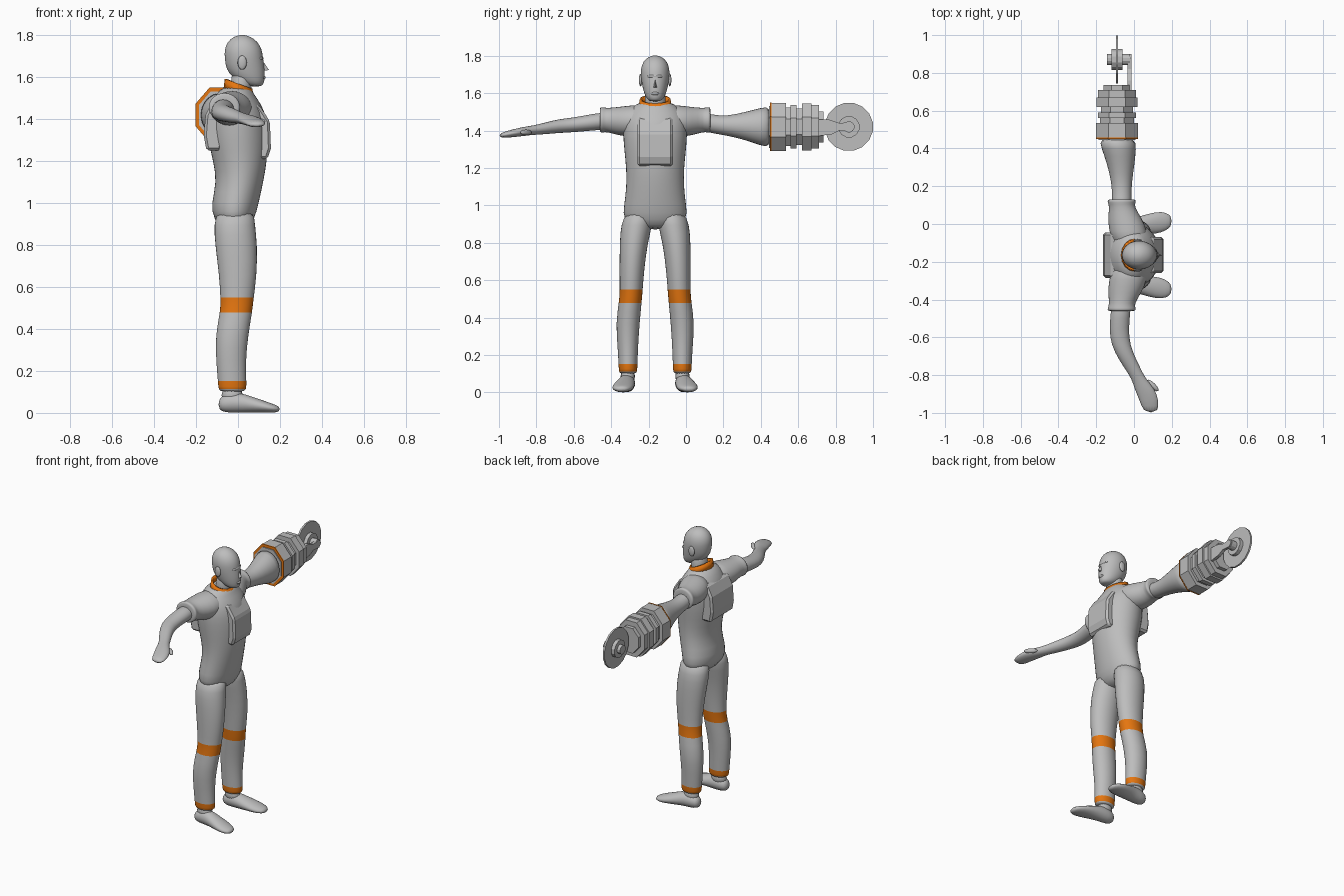
import bpy
import bmesh
from math import cos, sin, pi
from mathutils import Vector, Matrix

default_cube = bpy.data.objects.get("Cube")
if default_cube:
    bpy.data.objects.remove(default_cube, do_unlink=True)

MIDDLE = -0.165    # y of the body's plane of symmetry
ARM_X, ARM_Z = -0.09, 1.42    # axis of the tool arm


def make_material(name, colour):
    material = bpy.data.materials.new(name)
    material.use_nodes = True
    material.diffuse_color = (*colour, 1)
    shader = material.node_tree.nodes["Principled BSDF"]
    shader.inputs["Base Color"].default_value = (*colour, 1)
    shader.inputs["Roughness"].default_value = 0.7
    return material


grey = make_material("plain grey", (0.51, 0.51, 0.51))
orange = make_material("trim orange", (0.78, 0.18, 0.005))


def finish(name, bm, material=grey, smooth=True, subdivide=0, bevel=0):
    """Turn a bmesh into an object with its material and modifiers."""
    bmesh.ops.recalc_face_normals(bm, faces=bm.faces)
    mesh = bpy.data.meshes.new(name)
    bm.to_mesh(mesh)
    bm.free()
    mesh.materials.append(material)
    part = bpy.data.objects.new(name, mesh)
    bpy.context.collection.objects.link(part)
    if smooth:
        mesh.polygons.foreach_set("use_smooth", [True] * len(mesh.polygons))
    if subdivide:
        part.modifiers.new("Subdivision", "SUBSURF").levels = subdivide
        part.modifiers["Subdivision"].render_levels = subdivide
    if bevel:
        part.modifiers.new("Bevel", "BEVEL").width = bevel
    return part


def loft(name, axis, rings, sides=16, slope=0, capped=True, subdivide=1, **options):
    """Skin elliptical rings (position, centre a, centre b, radius a, radius b)."""
    bm = bmesh.new()
    loops = []
    for t, a, b, ra, rb in rings:
        loop = []
        for i in range(sides):
            angle = 2 * pi * i / sides
            u, v = a + ra * cos(angle), b + rb * sin(angle)
            point = {"x": (t, u, v), "y": (u, t, v), "z": (u, v, t + slope * u)}[axis]
            loop.append(bm.verts.new(point))
        loops.append(loop)
    for low, high in zip(loops, loops[1:]):
        for i in range(sides):
            j = (i + 1) % sides
            bm.faces.new((low[i], low[j], high[j], high[i]))
    if capped:
        bm.faces.new(loops[0])
        bm.faces.new(loops[-1])
    return finish(name, bm, subdivide=subdivide, **options)


def cylinder(name, axis, start, end, centre, radii, sides, material=grey):
    """Flat-sided prism along an axis, with a flat side turned to the front."""
    bm = bmesh.new()
    bmesh.ops.create_cone(bm, cap_ends=True, segments=sides, radius1=1, radius2=1, depth=1)
    bm.transform(Matrix.Rotation(pi / sides, 4, "Z"))
    a, b = centre
    for vert in bm.verts:
        u, v = a + vert.co.x * radii[0], b + vert.co.y * radii[1]
        t = start + (vert.co.z + 0.5) * (end - start)
        vert.co = (t, u, v) if axis == "x" else (u, t, v)
    return finish(name, bm, material, smooth=False)


def ellipsoid(name, centre, radii, turn=0):
    bm = bmesh.new()
    bmesh.ops.create_uvsphere(bm, u_segments=12, v_segments=8, radius=1)
    bm.transform(Matrix.Translation(centre) @ Matrix.Rotation(turn, 4, "Z")
                 @ Matrix.Diagonal((*radii, 1)))
    return finish(name, bm)


def extrude(name, points, offset, bevel=0):
    """Extrude a closed outline by an offset vector."""
    bm = bmesh.new()
    face = bm.faces.new([bm.verts.new(p) for p in points])
    result = bmesh.ops.extrude_face_region(bm, geom=[face])
    moved = [g for g in result["geom"] if isinstance(g, bmesh.types.BMVert)]
    bmesh.ops.translate(bm, verts=moved, vec=Vector(offset))
    return finish(name, bm, smooth=False, bevel=bevel)


# Torso with chest and back panels
M = MIDDLE
loft("torso", "z", [
    (.87, -.01, M, .05, .09), (.92, -.02, M, .1, .178), (1, -.015, M, .115, .168),
    (1.1, .01, M, .112, .155), (1.2, .01, M, .13, .156), (1.3, 0, M, .145, .168),
    (1.4, -.005, M, .145, .175), (1.47, -.01, M, .125, .17),
    (1.52, -.015, M, .09, .13), (1.56, -.005, M, .065, .08)], sides=20)


def panel(name, outline, half_width):
    points = [(x, MIDDLE - half_width, z) for x, z in outline]
    extrude(name, points, (0, 2 * half_width, 0), bevel=0.012)


panel("chest_panel", [(.05, 1.21), (.14, 1.21), (.157, 1.26), (.152, 1.39),
                      (.1, 1.47), (.05, 1.47)], 0.095)
panel("back_panel", [(-.08, 1.25), (-.15, 1.25), (-.163, 1.32), (-.155, 1.42),
                     (-.12, 1.49), (-.05, 1.49)], 0.12)

# Neck, collar and head
loft("neck", "z", [(1.48, .01, M, .055, .06), (1.56, .015, M, .048, .056),
                   (1.64, .02, M, .055, .056)])
collar = loft("collar", "z", [(1.52, .003, M, .072, .09), (1.57, .003, M, .066, .082)],
              slope=-0.36, capped=False, subdivide=0, material=orange)
collar.modifiers.new("Thickness", "SOLIDIFY").thickness = 0.012
loft("head", "z", [
    (1.555, .085, M, .025, .025), (1.57, .07, M, .055, .046), (1.6, .05, M, .078, .06),
    (1.64, .035, M, .094, .07), (1.69, .028, M, .092, .078), (1.73, .025, M, .092, .078),
    (1.77, .022, M, .073, .065), (1.793, .02, M, .042, .038), (1.802, .02, M, .012, .01)],
    sides=20)
ellipsoid("brow", (.1, M, 1.69), (.022, .045, .012))
ellipsoid("lips", (.118, M, 1.598), (.014, .022, .01))
nose_base = [(.11, M - .016, 1.628), (.11, M + .016, 1.628), (.11, M, 1.69)]
bm = bmesh.new()
corners = [bm.verts.new(p) for p in nose_base]
tip = bm.verts.new((.148, M, 1.635))
bm.faces.new(corners)
for i in range(3):
    bm.faces.new((corners[i], corners[(i + 1) % 3], tip))
finish("nose", bm, smooth=False)

# Mirrored parts: ears, sleeves, legs and feet
for side, label in ((-1, "right"), (1, "left")):
    def at(offset):
        return MIDDLE + side * offset

    ellipsoid(label + "_ear", (.02, at(.078), 1.67), (.022, .009, .034))
    loft(label + "_sleeve", "y", [
        (at(.04), -.02, 1.46, .09, .08), (at(.13), -.03, 1.45, .105, .087),
        (at(.2), -.05, 1.45, .09, .077), (at(.26), -.065, 1.457, .066, .064),
        (at(.28), -.065, 1.457, .077, .07), (at(.295), -.065, 1.457, .077, .07),
        (at(.296), -.065, 1.457, .05, .05)])
    leg = loft(label + "_leg", "z", [
        (.97, -.01, at(.085), .09, .07), (.9, -.018, at(.098), .1, .087),
        (.8, -.008, at(.115), .103, .076), (.65, 0, at(.125), .091, .067),
        (.54, -.005, at(.128), .08, .062), (.49, -.007, at(.132), .078, .062),
        (.37, -.03, at(.147), .08, .065), (.25, -.034, at(.146), .072, .056),
        (.137, -.027, at(.145), .069, .051), (.11, -.027, at(.145), .068, .05),
        (.1, -.027, at(.145), .05, .04)])
    # Orange bands at knee and ankle, chosen by height
    leg.data.materials.append(orange)
    for face in leg.data.polygons:
        height = face.center.z
        if 0.5 < height < 0.53 or 0.115 < height < 0.135:
            face.material_index = 1
    loft(label + "_ankle", "z", [(.14, -.03, at(.145), .05, .042),
                                 (.03, -.025, at(.148), .06, .042)])
    loft(label + "_foot", "x", [
        (-.094, at(.15), .04, .025, .025), (-.06, at(.15), .047, .044, .047),
        (0, at(.152), .05, .047, .05), (.05, at(.16), .042, .052, .042),
        (.12, at(.172), .03, .06, .03), (.17, at(.178), .021, .05, .021),
        (.2, at(.18), .018, .025, .012)])

# Bare right arm and hand
loft("right_arm", "y", [
    (-.4, -.065, 1.455, .056, .05), (-.5, -.075, 1.445, .052, .045),
    (-.6, -.08, 1.43, .052, .04), (-.68, -.055, 1.425, .049, .038),
    (-.76, -.01, 1.41, .044, .031), (-.82, .025, 1.402, .037, .025),
    (-.87, .055, 1.395, .055, .025), (-.93, .08, 1.385, .052, .021),
    (-1, .09, 1.372, .04, .014)])
ellipsoid("right_thumb", (.1, -.855, 1.39), (.042, .014, .015), -pi / 4)

# Flared left arm leading to the tool
loft("left_arm", "y", [
    (.08, -.065, 1.45, .055, .053), (.14, -.065, 1.435, .052, .05),
    (.22, -.065, 1.425, .054, .053), (.32, -.07, 1.425, .075, .077),
    (.4, -.08, ARM_Z, .093, .103), (.46, ARM_X, ARM_Z, .103, .118)])

# Stepped octagonal housing, with an orange rim at the arm end
stages = [(.444, .452, .122), (.45, .457, .141), (.456, .535, .139), (.535, .56, .112),
          (.56, .59, .126), (.59, .62, .106), (.62, .67, .136), (.67, .71, .125),
          (.71, .735, .09)]
for number, (start, end, radius) in enumerate(stages):
    trim = number == 1
    cylinder("housing_rim" if trim else f"housing_stage_{number}", "y", start, end,
             (ARM_X, ARM_Z), (radius * 0.86, radius), 8, orange if trim else grey)

# Saw blade, hubs and bracket
hub = (.871, ARM_Z)
cylinder("saw_blade", "x", ARM_X - .006, ARM_X + .006, hub, (.13, .13), 16)
cylinder("saw_hub", "x", ARM_X - .03, ARM_X + .03, hub, (.058, .058), 12)
cylinder("saw_axle", "x", ARM_X - .052, ARM_X + .07, hub, (.03, .03), 12)
extrude("saw_bracket", [(-.034, .7, 1.37), (-.034, .78, 1.38), (-.034, .82, 1.4),
                        (-.034, .88, 1.395), (-.034, .9, 1.42), (-.034, .88, 1.445),
                        (-.034, .82, 1.44), (-.034, .76, 1.46), (-.034, .7, 1.46)],
        (.02, 0, 0))
